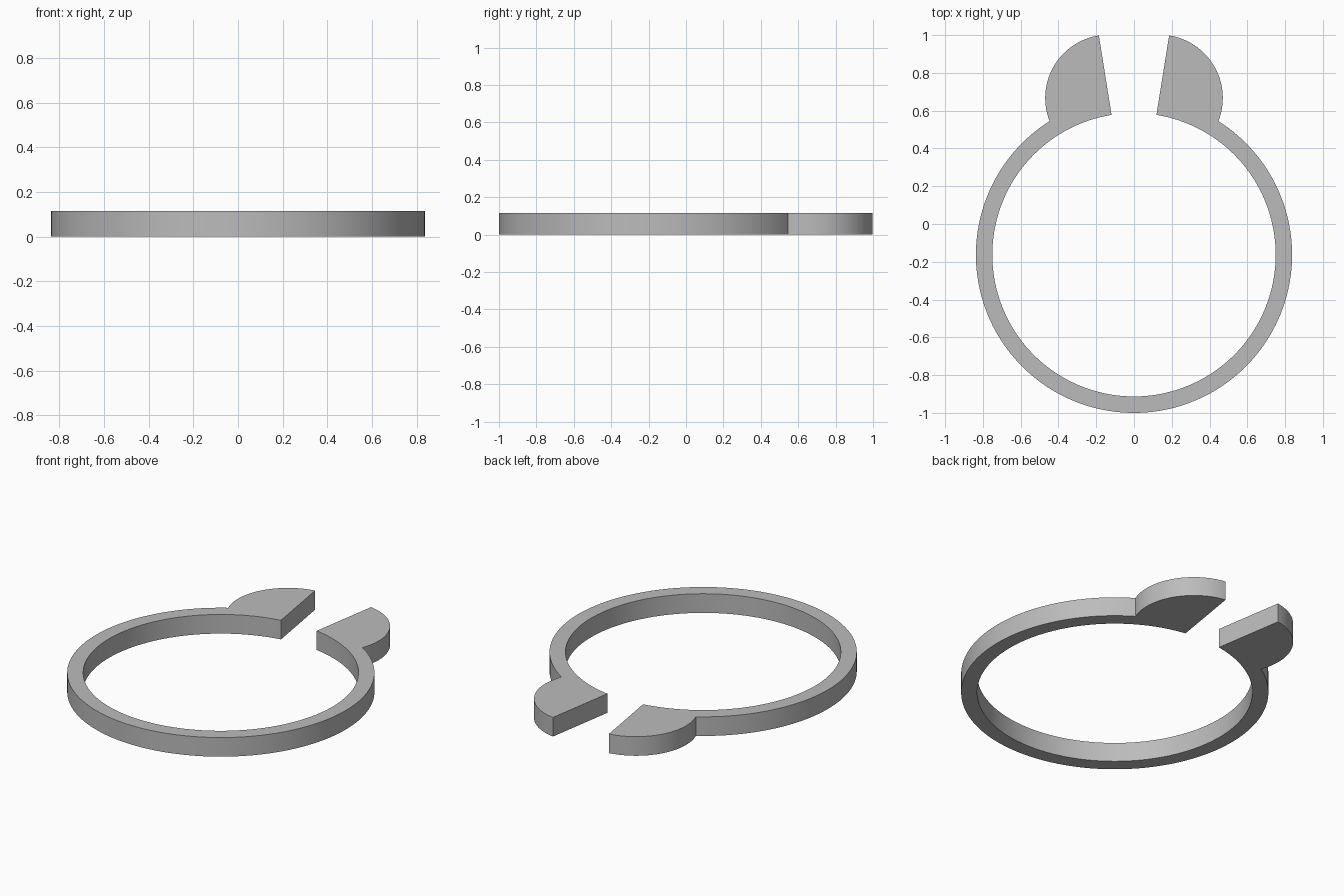
import bpy, bmesh
from math import radians, sin, cos, atan2, hypot, acos, pi
from mathutils import Vector

cube = bpy.data.objects.get("Cube")
if cube:
    bpy.data.objects.remove(cube, do_unlink=True)

THICK = 0.115
RING = Vector((0, -0.163))
R_OUT, R_IN = 0.837, 0.75
EAR, R_EAR = Vector((0.135, 0.667)), 0.335
GAP = radians(9.1)      # half angle of the opening, from +y


def arc(centre, radius, start, end, steps):
    """Points on an arc; angles run clockwise from +y."""
    return [centre + radius * Vector((sin(a), cos(a)))
            for a in (start + (end - start) * i / steps for i in range(steps + 1))]


# Where the ear circle meets the outer ring circle
offset = EAR - RING
d = offset.length
bearing = atan2(offset.x, offset.y)
join = bearing + acos((d * d + R_OUT ** 2 - R_EAR ** 2) / (2 * d * R_OUT))
meet = RING + R_OUT * Vector((sin(join), cos(join)))
ear_end = atan2(meet.x - EAR.x, meet.y - EAR.y)

# Where the ear circle meets the radial gap edge
ray = Vector((sin(GAP), cos(GAP)))
along = offset.dot(ray)
tip = RING + ray * (along + (R_EAR ** 2 - (offset - ray * along).length_squared) ** 0.5)
ear_start = atan2(tip.x - EAR.x, tip.y - EAR.y)

# Half outline: ear, then outer arc down to the bottom; mirrored for the other side
outer = arc(EAR, R_EAR, ear_start, ear_end, 40) + arc(RING, R_OUT, join, pi, 72)[1:]
inner = arc(RING, R_IN, pi, GAP, 90)


def mirror(points):
    return [Vector((-p.x, p.y)) for p in reversed(points)]


outline = outer + mirror(outer)[1:] + mirror(inner) + inner[1:]
outline = outline[:len(outer) * 2 - 1] + mirror(inner)[:-1] + mirror(mirror(inner))

# Drop the duplicate point at the bottom of the inner arc, then extrude
bm = bmesh.new()
face = bm.faces.new([bm.verts.new((p.x, p.y, 0)) for p in outline])
top = bmesh.ops.extrude_face_region(bm, geom=[face], use_keep_orig=True)
bmesh.ops.translate(bm, vec=(0, 0, THICK),
                    verts=[g for g in top["geom"] if isinstance(g, bmesh.types.BMVert)])
bmesh.ops.recalc_face_normals(bm, faces=bm.faces)
mesh = bpy.data.meshes.new("retaining_ring")
bm.to_mesh(mesh)
bm.free()
ring = bpy.data.objects.new("retaining_ring", mesh)
bpy.context.collection.objects.link(ring)

# Plain grey metal
grey = bpy.data.materials.new("steel_grey")
grey.use_nodes = True
colour = (0.5, 0.5, 0.5, 1)
grey.diffuse_color = colour
grey.node_tree.nodes["Principled BSDF"].inputs["Base Color"].default_value = colour
mesh.materials.append(grey)

# Smooth walls with crisp rims
bpy.ops.object.select_all(action="DESELECT")
ring.select_set(True)
bpy.context.view_layer.objects.active = ring
bpy.ops.object.shade_smooth_by_angle(angle=radians(30))
